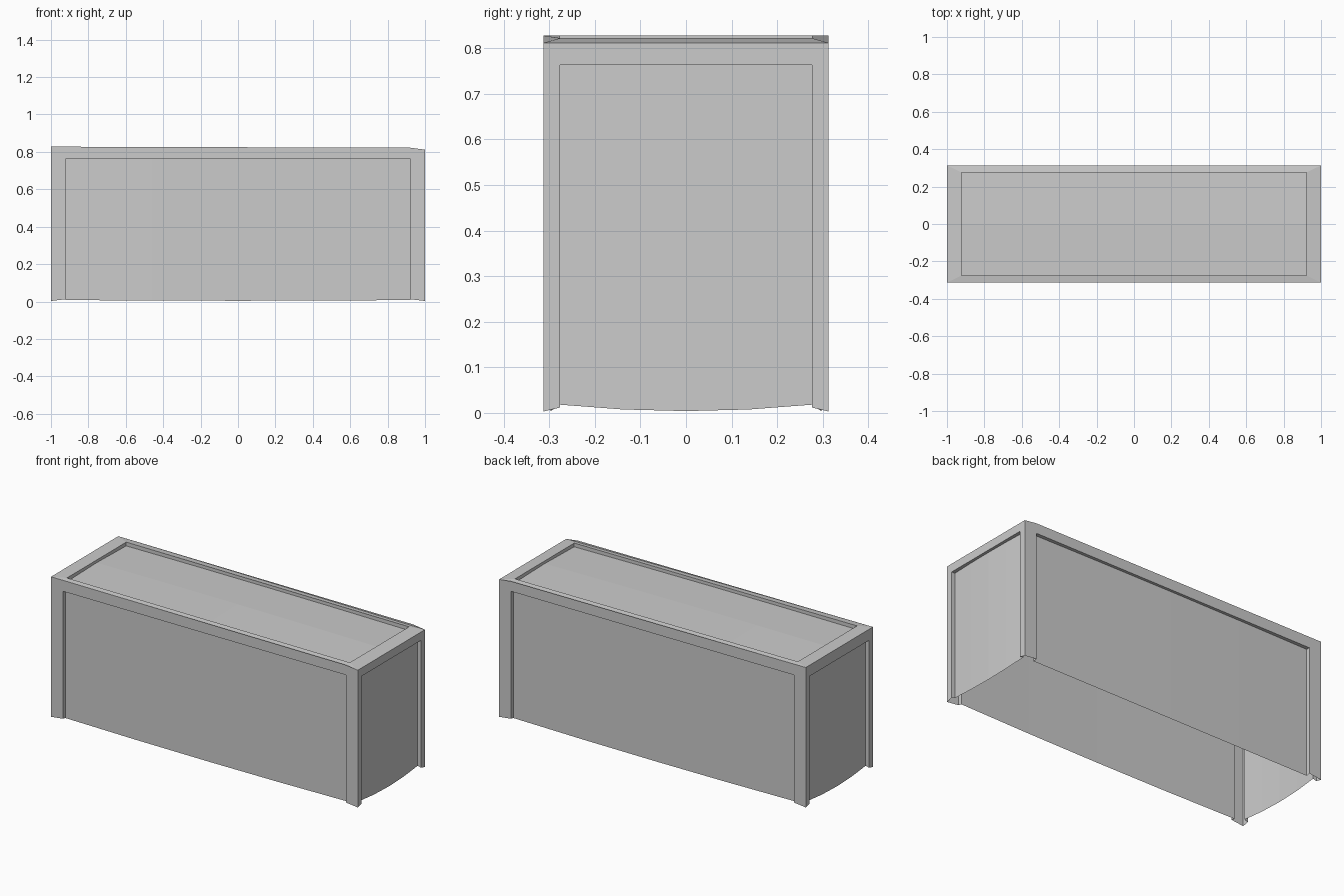
import bpy, bmesh

if "Cube" in bpy.data.objects:
    bpy.data.objects.remove(bpy.data.objects["Cube"])

HX, HY = 1.0, 0.313          # outer half sizes
PX, PY = 0.922, 0.276        # panel opening half sizes
PZ = 0.763                   # top of the wall openings
DEPTH = 0.022                # panel recess
N = 4                        # panel columns


def rim_z(x):
    """Slightly uneven height of the top rim, dropping at the right end."""
    if x > PX:
        return 0.825 - 0.013 * (x - PX) / (HX - PX)
    return 0.825 - 0.003 * x


def make(name, quads):
    bm = bmesh.new()
    for q in quads:
        bm.faces.new([bm.verts.new(p) for p in q])
    bmesh.ops.remove_doubles(bm, verts=bm.verts, dist=0.0005)
    me = bpy.data.meshes.new(name)
    bm.to_mesh(me)
    bm.free()
    ob = bpy.data.objects.new(name, me)
    bpy.context.collection.objects.link(ob)
    return ob


def wall(name, half, opening, place, sag):
    """Open-bottomed frame, return edges and a gently bowed sheet.
    place(u, depth, z) maps wall coordinates to the model."""
    def top(u):
        return rim_z(place(u, 0, 0)[0])

    def base(t):                         # sagging lower edge of the sheet
        return 0.004 + sag * t * t

    frame, panel = [], []
    foot = 0.012
    # corner posts with slanted feet, plus their inner returns
    for s in (-1, 1):
        a, b = s * half, s * opening
        q = [(a, 0.003), (b, foot), (b, PZ), (b, top(b)), (a, top(a))]
        pts = [place(u, 0, z) for u, z in q]
        frame.append(pts if s < 0 else pts[::-1])
        r = [place(b, 0, foot), place(b, DEPTH, base(1)),
             place(b, DEPTH, PZ), place(b, 0, PZ)]
        frame.append(r if s < 0 else r[::-1])
    us = [opening * (2 * i / N - 1) for i in range(N + 1)]
    for u, v in zip(us, us[1:]):
        t, w = u / opening, v / opening
        du = DEPTH - 0.006 * (1 - t * t)
        dv = DEPTH - 0.006 * (1 - w * w)
        # header rail and its underside
        frame.append([place(u, 0, PZ), place(v, 0, PZ),
                      place(v, 0, top(v)), place(u, 0, top(u))])
        frame.append([place(u, du, PZ), place(v, dv, PZ),
                      place(v, 0, PZ), place(u, 0, PZ)])
        # recessed sheet
        panel.append([place(u, du, base(t)), place(v, dv, base(w)),
                      place(v, dv, PZ), place(u, du, PZ)])
    make(name + "_frame", frame)
    make(name + "_panel", panel)


wall("front", HX, PX, lambda u, d, z: (u, -HY + d, z), 0.004)
wall("back", HX, PX, lambda u, d, z: (-u, HY - d, z), 0.004)
wall("right", HY, PY, lambda u, d, z: (HX - d, u, z), 0.014)
wall("left", HY, PY, lambda u, d, z: (-HX + d, -u, z), 0.014)

# Top rim, its inner return and the crowned top sheet
rim, sheet = [], []
outer = [(-HX, -HY), (HX, -HY), (HX, HY), (-HX, HY)]
inner = [(-PX, -PY), (PX, -PY), (PX, PY), (-PX, PY)]


def at(p):
    return (p[0], p[1], rim_z(p[0]))


def sheet_z(x, y):
    tx, ty = x / PX, y / PY
    return rim_z(x) - DEPTH + 0.006 * (1 - ty * ty) + 0.004 * (1 - tx * tx)


def low(p):
    return (p[0], p[1], sheet_z(*p))


for i in range(4):
    j = (i + 1) % 4
    rim.append([at(outer[i]), at(outer[j]), at(inner[j]), at(inner[i])])
    # returns split so that they follow the crowned sheet
    n = N if i % 2 == 0 else 2
    line = [tuple(a + (b - a) * k / n for a, b in zip(inner[i], inner[j]))
            for k in range(n + 1)]
    for p, q in zip(line, line[1:]):
        rim.append([at(p), at(q), low(q), low(p)])
xs = [PX * (2 * i / N - 1) for i in range(N + 1)]
for a, b in zip(xs, xs[1:]):
    for c, d in ((-PY, 0), (0, PY)):
        sheet.append([low((a, c)), low((b, c)), low((b, d)), low((a, d))])
make("top_rim", rim)
make("top_panel", sheet)
